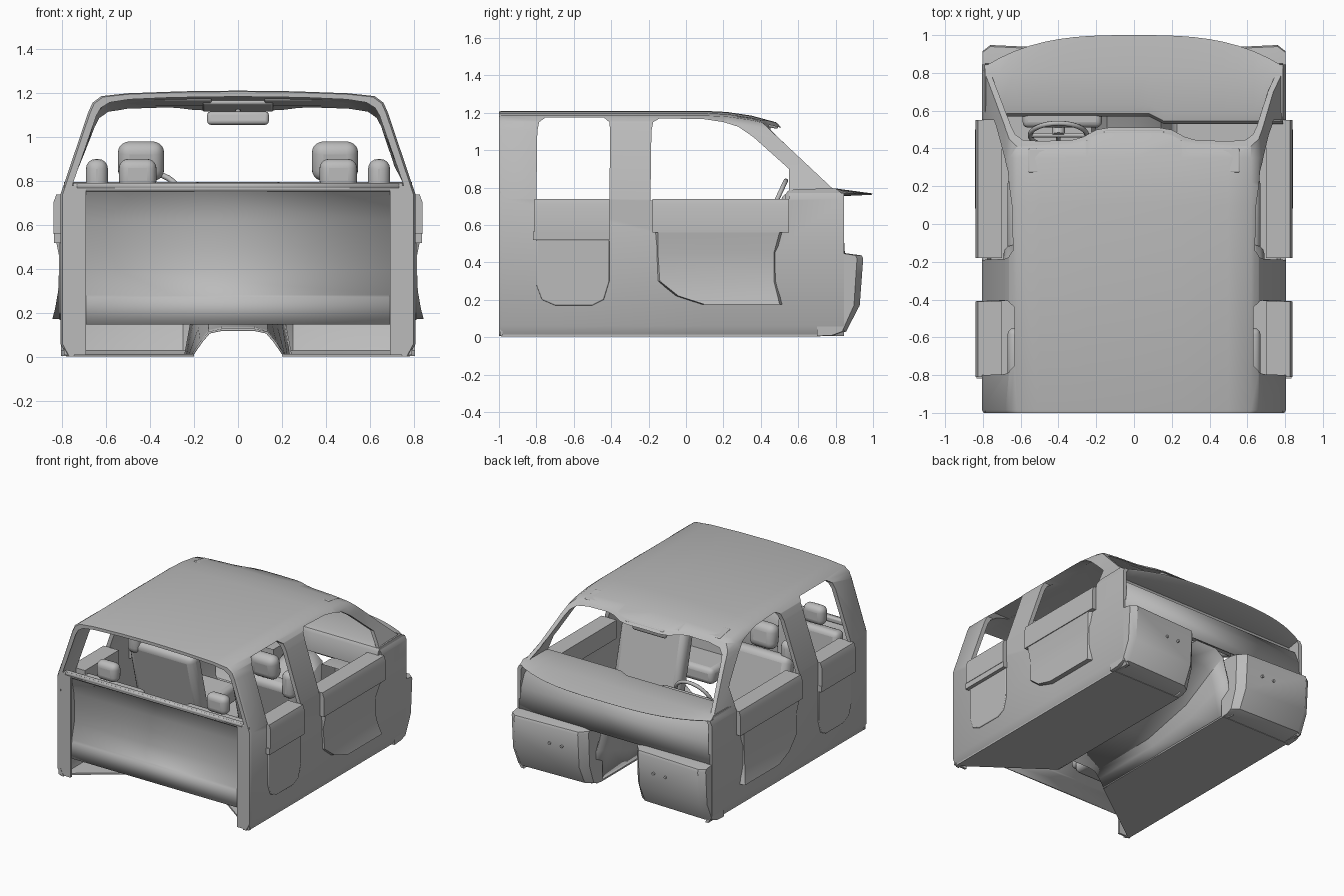
import bpy
import bmesh
from math import radians, cos, sin, pi
from mathutils import Matrix, Vector

default_cube = bpy.data.objects.get("Cube")
if default_cube:
    bpy.data.objects.remove(default_cube, do_unlink=True)

grey = bpy.data.materials.new("plain grey")
grey.use_nodes = True
grey.diffuse_color = (0.5, 0.5, 0.5, 1)
grey.node_tree.nodes["Principled BSDF"].inputs["Base Color"].default_value = (0.5, 0.5, 0.5, 1)
parts = []


def finish(name, bm, bevel=0, segments=3, keep=True):
    bmesh.ops.recalc_face_normals(bm, faces=bm.faces)
    mesh = bpy.data.meshes.new(name)
    bm.to_mesh(mesh)
    bm.free()
    mesh.materials.append(grey)
    obj = bpy.data.objects.new(name, mesh)
    bpy.context.scene.collection.objects.link(obj)
    if bevel:
        mod = obj.modifiers.new("rounding", "BEVEL")
        mod.width = bevel
        mod.segments = segments
        mod.limit_method = "ANGLE"
    if keep:
        parts.append(obj)
    return obj


def loft(name, sections, closed=True, **options):
    """Skin equal-length rings of points; cap the ends when the rings are closed."""
    bm = bmesh.new()
    rings = [[bm.verts.new(p) for p in ring] for ring in sections]
    count = len(rings[0])
    for a, b in zip(rings, rings[1:]):
        for i in range(count if closed else count - 1):
            j = (i + 1) % count
            bm.faces.new((a[i], a[j], b[j], b[i]))
    if closed:
        bm.faces.new(rings[0])
        bm.faces.new(rings[-1])
    return finish(name, bm, **options)


def prism(name, outline, x0, x1, **options):
    """Extrude a side outline of (y, z) points across x."""
    return loft(name, [[(x, y, z) for y, z in outline] for x in (x0, x1)], **options)


def box(name, centre, size, tilt=0, **options):
    bm = bmesh.new()
    matrix = (Matrix.Translation(centre) @ Matrix.Rotation(radians(tilt), 4, "X")
              @ Matrix.Diagonal((*size, 1)))
    bmesh.ops.create_cube(bm, size=1, matrix=matrix)
    return finish(name, bm, **options)


def tube(name, points, radius, cyclic=False):
    curve = bpy.data.curves.new(name, "CURVE")
    curve.dimensions = "3D"
    curve.bevel_depth = radius
    curve.bevel_resolution = 2
    curve.use_fill_caps = True
    spline = curve.splines.new("POLY")
    spline.points.add(len(points) - 1)
    for point, co in zip(spline.points, points):
        point.co = (*co, 1)
    spline.use_cyclic_u = cyclic
    curve.materials.append(grey)
    obj = bpy.data.objects.new(name, curve)
    bpy.context.scene.collection.objects.link(obj)


def solidify(obj, thickness):
    mod = obj.modifiers.new("thickness", "SOLIDIFY")
    mod.thickness = thickness
    mod.offset = 0


def cut(obj, cutters):
    for cutter in cutters:
        cutter.hide_render = True
        mod = obj.modifiers.new("opening", "BOOLEAN")
        mod.operation = "DIFFERENCE"
        mod.solver = "EXACT"
        mod.object = cutter
    graph = bpy.context.evaluated_depsgraph_get()
    mesh = bpy.data.meshes.new_from_object(obj.evaluated_get(graph))
    obj.modifiers.clear()
    obj.data = mesh
    for cutter in cutters:
        bpy.data.objects.remove(cutter, do_unlink=True)


# Cab shell: a thin arch carried along y, its roof falling toward the windscreen
outer = [(.775, .005), (.805, .06), (.805, .5), (.805, .74), (.68, 1.11), (.66, 1.155),
         (.62, 1.185), (.5, 1.198), (.25, 1.207), (0, 1.21)]
inner = [(0, 1.187), (.3, 1.183), (.5, 1.174), (.59, 1.16), (.63, 1.135), (.65, 1.1),
         (.775, .74), (.78, .5), (.78, .06), (.75, .005)]


def mirrored(points):
    return [(-x, z) for x, z in points]


arch = outer + mirrored(outer[-2::-1]) + mirrored(inner[::-1]) + inner[1:]


def arch_at(y, drop, narrow=0):
    return [(x * (1 - narrow), y, z - drop * max(0, (z - .74) / .46)) for x, z in arch]


shell = loft("cab_shell", [arch_at(-1, .004, .012), arch_at(-.985, 0), arch_at(.1, 0),
                           arch_at(.22, .006), arch_at(.35, .025), arch_at(.52, .07),
                           arch_at(.845, .15)])
rear_window = [(-.8, .735), (-.41, .735), (-.405, 1.1), (-.41, 1.15), (-.44, 1.175),
               (-.75, 1.175), (-.785, 1.15), (-.795, 1.1)]
front_window = [(-.19, .73), (.55, .73), (.55, .9), (.36, 1.07), (.28, 1.125), (.2, 1.15),
                (.1, 1.165), (-.14, 1.17), (-.175, 1.15), (-.185, 1.1)]
screen = [(.81, .77), (.41, 1.145), (.27, 1.3), (1.3, 1.3), (1.3, .77)]


def bulge(x):
    return .03 * max(0, 1 - (x / .62) ** 2) + .045 * max(0, min(1, (.3 - abs(x)) / .12))


cutters = []
for s in (-1, 1):
    cutters += [prism("window_cutter", w, s * .5, s, keep=False) for w in (rear_window, front_window)]
cutters.append(loft("windscreen_cutter", [[(i / 15, y + bulge(i / 15), z) for y, z in screen]
                                          for i in range(-15, 16)], keep=False))
cut(shell, cutters)

# Rear bulkhead with its hollow middle, top rail and side pillars
bulkhead = [(-.99, .79), (-.995, .775), (-.965, .75), (-.935, .62), (-.925, .5), (-.93, .4),
            (-.96, .28), (-.975, .27), (-.98, .15)]
solidify(loft("rear_bulkhead", [[(x, y, z) for y, z in bulkhead] for x in (-.73, .73)],
              closed=False), .012)
box("bulkhead_top_rail", (0, -.975, .772), (1.5, .04, .04), bevel=.012)
for s in (-1, 1):
    box("bulkhead_side_rib", (s * .715, -.955, .47), (.03, .07, .6), bevel=.012)
    prism("rear_pillar_face", [(-.995, .01), (-.98, .01), (-.98, .78), (-.995, .78)], s * .69, s * .79)

# Floor pans, front footwells and the tunnel between them
for s in (-1, 1):
    loft("floor_pan", [[(s * x, y, z) for x, y in ((.78, -.99), (.2, -.57), (.2, .72), (.78, .72))]
                       for z in (.004, .016)])
    pod = [(.7, .006), (.79, .01), (.85, .03), (.92, .17), (.938, .42), (.93, .437),
           (.84, .45), (.7, .45)]
    loft("footwell", [[(s * x, y - back * (y - .7), z) for y, z in pod]
                      for x, back in ((.2, 1), (.2, .3), (.25, .06), (.76, -.04), (.803, .1), (.803, 1))],
         closed=False)
    for x in (.38, .48):
        tube("footwell_plug", [(s * x, .92, .3), (s * x, .937, .3)], .01)


def tunnel_at(y, width, height):
    side = [(width, .006), (width * .8, height * .55), (width * .62, height * .9), (width * .35, height)]
    return [(x, y, z) for x, z in side + mirrored(side[::-1])]


solidify(loft("tunnel", [tunnel_at(-.57, .21, .125), tunnel_at(0, .21, .135), tunnel_at(.4, .22, .24),
                         tunnel_at(.65, .23, .4), tunnel_at(.78, .24, .48)], closed=False), .01)

# Dashboard with a bowed front edge, and the firewall under it
sections = []
for i in range(-10, 11):
    x = i * .079
    tip = 1 - .165 * abs(i / 10) ** 3
    lip = .57 if x < .15 else .53
    sections.append([(x, y, z) for y, z in (
        (lip, .62), (lip, .76), (lip + .015, .782), (lip + .06, .792), (.8, .795), (tip, .768),
        (tip - .01, .761), (.75, .75), (.66, .62))])
loft("dashboard", sections)
firewall = [(.845, .44), (.835, .6), (.8, .69), (.7, .75)]
solidify(loft("firewall", [[(x, y, z) for y, z in firewall] for x in (-.79, .79)], closed=False), .01)
box("instrument_hood", (-.38, .56, .715), (.42, .1, .1), bevel=.03)

# Steering wheel and column
hub = Vector((-.4, .47, .7))
tilt = Matrix.Rotation(radians(65), 3, "X")
rim = [hub + tilt @ Vector((.15 * cos(a * pi / 16), .15 * sin(a * pi / 16), 0)) for a in range(32)]
tube("steering_wheel_rim", rim, .013, cyclic=True)
for i in (0, 16, 24):
    tube("steering_wheel_spoke", [hub, rim[i]], .012)
tube("steering_column", [hub, hub + Vector((0, .2, -.09))], .035)

# Door trims at the belt line and the panels below them
front_rows = [(.6, .835, -.17, .53), (.56, .832, -.17, .52), (.45, .81, -.17, .49),
              (.3, .816, -.16, .49), (.22, .83, -.06, .51), (.175, .842, .08, .52)]
lower_rear = [(-.8, .52), (-.41, .52), (-.41, .3), (-.44, .2), (-.5, .17), (-.7, .17),
              (-.77, .2), (-.8, .28)]
trim = [(.7, .6), (.79, .56), (.838, .56), (.838, .7), (.825, .738), (.7, .738)]
for s in (-1, 1):
    for name, y0, y1 in (("front", -.18, .55), ("rear", -.81, -.41)):
        loft(name + "_door_trim", [[(s * x, y, z) for x, z in trim] for y in (y0, y1)])
    loft("front_door_panel", [[(s * .79, y0, z), (s * x, y0 + .02, z), (s * x, y1 - .02, z), (s * .79, y1, z)]
                              for z, x, y0, y1 in front_rows])
    prism("rear_door_panel", lower_rear, s * .79, s * .812, bevel=.006)
    box("rear_arm_rest", (s * .805, -.613, .542), (.06, .41, .045))

# Seats, headrests and belt guides
for s in (-1, 1):
    x = s * .42
    box("front_seat_cushion", (x, .02, .3), (.5, .46, .14), tilt=4, bevel=.04)
    box("front_seat_back", (x, -.22, .55), (.54, .12, .5), tilt=14, bevel=.045)
    box("front_headrest", (s * .44, -.3, .89), (.21, .11, .18), tilt=8, bevel=.052, segments=5)
    box("belt_guide", (s * .64, -.3, .8), (.1, .1, .2), bevel=.045, segments=4)
    box("rear_seat_back", (x, -.86, .52), (.5, .1, .46), tilt=5, bevel=.035)
    box("rear_seat_cushion", (x, -.7, .3), (.5, .3, .12), bevel=.035)
    box("rear_headrest", (s * .455, -.88, .83), (.17, .09, .14), bevel=.042, segments=5)
    box("sun_visor", (s * .34, .335, 1.163), (.44, .13, .02), tilt=-10, bevel=.008)

# Mirror and overhead console
box("overhead_console", (0, .41, 1.145), (.32, .17, .03), tilt=-12, bevel=.01)
tube("mirror_stalk", [(0, .44, 1.15), (0, .44, 1.08)], .012)
box("rear_view_mirror", (0, .43, 1.085), (.28, .035, .06), tilt=-10, bevel=.016)

# Smooth shading with sharp creases
bpy.ops.object.select_all(action="DESELECT")
for obj in parts:
    obj.select_set(True)
bpy.context.view_layer.objects.active = shell
bpy.ops.object.shade_smooth_by_angle(angle=radians(35))
